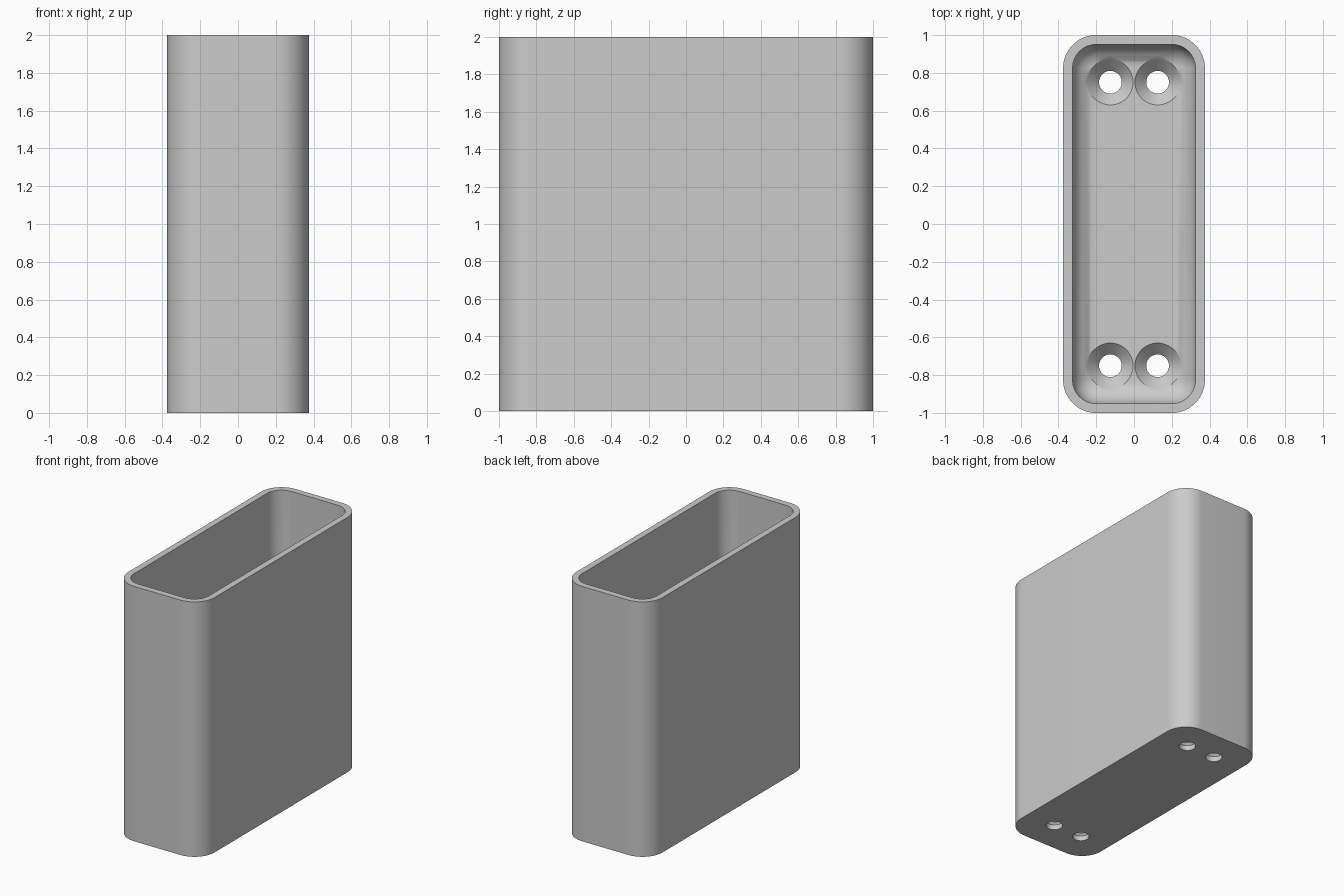
import bpy, bmesh, math

cube = bpy.data.objects.get("Cube")
if cube:
    bpy.data.objects.remove(cube, do_unlink=True)

HALF_X, HALF_Y, HEIGHT = 0.375, 1.0, 2.0
CORNER, WALL, FLOOR = 0.175, 0.05, 0.1
FILLET = CORNER - WALL
STEPS = 16

grey = bpy.data.materials.new("plain_grey")
grey.use_nodes = True
grey.diffuse_color = (0.6, 0.6, 0.6, 1)
grey.node_tree.nodes["Principled BSDF"].inputs["Base Color"].default_value = (0.6, 0.6, 0.6, 1)


def make_object(name, bm):
    bmesh.ops.recalc_face_normals(bm, faces=bm.faces)
    mesh = bpy.data.meshes.new(name)
    bm.to_mesh(mesh)
    bm.free()
    mesh.materials.append(grey)
    obj = bpy.data.objects.new(name, mesh)
    bpy.context.collection.objects.link(obj)
    return obj


def loft(name, rings):
    """Skin a stack of point rings and cap both ends."""
    bm = bmesh.new()
    loops = [[bm.verts.new(p) for p in ring] for ring in rings]
    for a, b in zip(loops, loops[1:]):
        for i in range(len(a)):
            j = (i + 1) % len(a)
            bm.faces.new((a[i], a[j], b[j], b[i]))
    bm.faces.new(loops[0])
    bm.faces.new(loops[-1])
    bmesh.ops.remove_doubles(bm, verts=bm.verts, dist=0.0001)
    return make_object(name, bm)


def rounded_ring(inset, z):
    """Rounded rectangle, set in from the outer wall."""
    r = CORNER - inset
    cx, cy = HALF_X - CORNER, HALF_Y - CORNER
    points = []
    for q, (sx, sy) in enumerate([(1, 1), (-1, 1), (-1, -1), (1, -1)]):
        for i in range(STEPS + 1):
            t = (q + i / STEPS) * math.pi / 2
            points.append((sx * cx + r * math.cos(t), sy * cy + r * math.sin(t), z))
    return points


def circle(x, y, r, z, n=48):
    return [(x + r * math.cos(2 * math.pi * i / n),
             y + r * math.sin(2 * math.pi * i / n), z) for i in range(n)]


# Hollow box with a rounded inner floor edge
rings = [rounded_ring(0, 0), rounded_ring(0, HEIGHT), rounded_ring(WALL, HEIGHT)]
for i in range(STEPS + 1):
    t = i / STEPS * math.pi / 2
    rings.append(rounded_ring(WALL + FILLET * (1 - math.cos(t)),
                              FLOOR + FILLET * (1 - math.sin(t))))
box = loft("holder_box", rings)

# Four countersunk screw holes through the floor
for sx in (-1, 1):
    for sy in (-1, 1):
        x, y = sx * 0.125, sy * 0.75
        cutter = loft("screw_hole_cutter", [
            circle(x, y, 0.06, -0.1), circle(x, y, 0.06, FLOOR - 0.06),
            circle(x, y, 0.12, FLOOR), circle(x, y, 0.15, FLOOR + 0.03)])
        cutter.hide_render = True
        mod = box.modifiers.new("screw_hole", 'BOOLEAN')
        mod.operation = 'DIFFERENCE'
        mod.solver = 'EXACT'
        mod.object = cutter
        bpy.context.view_layer.objects.active = box
        bpy.ops.object.modifier_apply(modifier=mod.name)
        bpy.data.objects.remove(cutter, do_unlink=True)

# Smooth curves, crisp rims
bpy.ops.object.select_all(action='DESELECT')
box.select_set(True)
bpy.context.view_layer.objects.active = box
bpy.ops.object.shade_smooth_by_angle(angle=math.radians(30))
